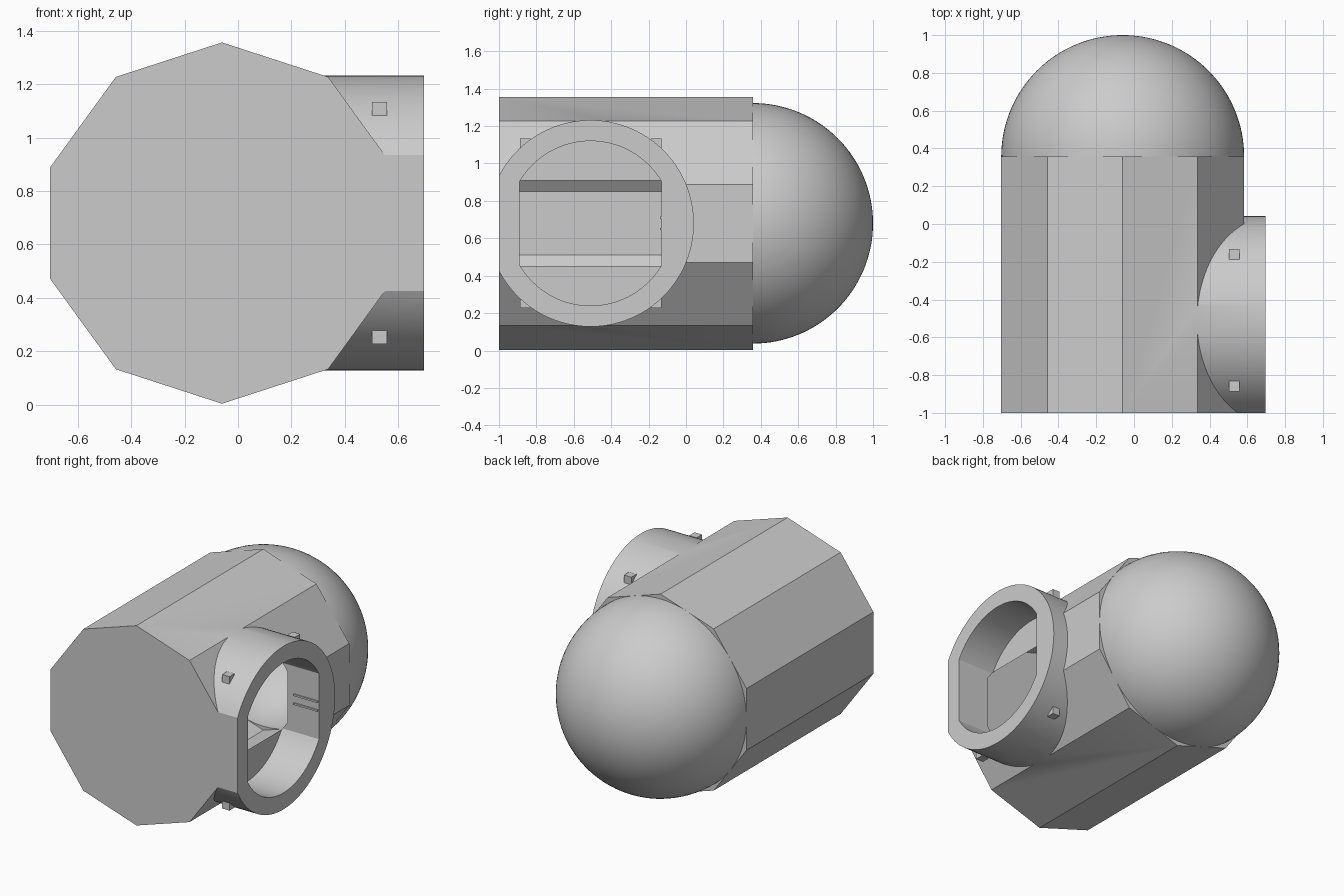
import bpy, bmesh, math
from mathutils import Vector, Matrix

cube = bpy.data.objects.get("Cube")
if cube:
    bpy.data.objects.remove(cube, do_unlink=True)

grey = bpy.data.materials.new("plain_grey")
grey.use_nodes = True
COLOUR = (0.6, 0.6, 0.6, 1)
grey.diffuse_color = COLOUR
grey.node_tree.nodes["Principled BSDF"].inputs["Base Color"].default_value = COLOUR

BODY_X, MID_Z = -0.06, 0.68
BACK_Y = 0.357
PORT_Y = -0.51


def finish(name, bm):
    bmesh.ops.recalc_face_normals(bm, faces=bm.faces)
    mesh = bpy.data.meshes.new(name)
    bm.to_mesh(mesh)
    bm.free()
    mesh.materials.append(grey)
    obj = bpy.data.objects.new(name, mesh)
    bpy.context.collection.objects.link(obj)
    return obj


def extrude(name, points, depth):
    """Extrude a closed loop of 3D points along a vector."""
    bm = bmesh.new()
    face = bm.faces.new([bm.verts.new(p) for p in points])
    geo = bmesh.ops.extrude_face_region(bm, geom=[face], use_keep_orig=True)
    moved = [v for v in geo["geom"] if isinstance(v, bmesh.types.BMVert)]
    bmesh.ops.translate(bm, verts=moved, vec=depth)
    return finish(name, bm)


def box(name, centre, size):
    bm = bmesh.new()
    bmesh.ops.create_cube(bm, size=1, matrix=Matrix.Translation(centre) @ Matrix.Diagonal((*size, 1)))
    return finish(name, bm)


def arc(radius, start, end, steps):
    return [(radius * math.cos(t), radius * math.sin(t))
            for t in (start + (end - start) * i / steps for i in range(steps + 1))]


def decagon(radius, y):
    return [(BODY_X + radius * math.sin(i * math.pi / 5), y,
             MID_Z + radius * math.cos(i * math.pi / 5)) for i in range(10)]


def port_loop(points, x):
    return [(x, PORT_Y + y, MID_Z + z) for y, z in points]


def select(obj):
    bpy.ops.object.select_all(action="DESELECT")
    obj.select_set(True)
    bpy.context.view_layer.objects.active = obj


def combine(obj, other, operation):
    mod = obj.modifiers.new(operation.lower(), "BOOLEAN")
    mod.operation, mod.object, mod.solver = operation, other, "EXACT"
    select(obj)
    bpy.ops.object.modifier_apply(modifier=mod.name)
    bpy.data.objects.remove(other, do_unlink=True)


def smooth(obj):
    select(obj)
    bpy.ops.object.shade_smooth_by_angle(angle=math.radians(25))


# Ten-sided body
body = extrude("body", decagon(0.676, -1), Vector((0, BACK_Y + 1, 0)))

# Round side port, cut flush with the front of the body
a = math.pi - math.acos(0.49 / 0.552)
port = extrude("side_port", port_loop(arc(0.552, -a, a, 96), 0.3), Vector((0.397, 0, 0)))
combine(body, port, "UNION")

# Port opening with flattened sides, and the hollow inside
b = math.acos(0.38 / 0.44)
opening = arc(0.44, b, math.pi - b, 40) + arc(0.44, math.pi + b, 2 * math.pi - b, 40)
combine(body, extrude("opening_cutter", port_loop(opening, 0.42), Vector((0.5, 0, 0))), "DIFFERENCE")
combine(body, extrude("hollow_cutter", decagon(0.55, -0.9), Vector((0, 1.5, 0))), "DIFFERENCE")
body.name = "body_with_side_port"
smooth(body)

# Hollow rounded back
bm = bmesh.new()
outline = arc(0.643, 0, math.pi / 2, 32) + arc(0.523, math.pi / 2, 0, 32)
verts = [bm.verts.new((BODY_X + r, BACK_Y + y, MID_Z)) for r, y in outline]
edges = [bm.edges.new((v, verts[(i + 1) % len(verts)])) for i, v in enumerate(verts)
         if i != 32]
bmesh.ops.spin(bm, geom=verts + edges, cent=(BODY_X, BACK_Y, MID_Z), axis=(0, 1, 0),
               angle=2 * math.pi, steps=80, use_merge=True)
bmesh.ops.remove_doubles(bm, verts=bm.verts, dist=0.0005)
smooth(finish("back_dome", bm))

# Four locking pegs around the port
for side, y in (("front", -0.35), ("back", 0.35)):
    for level, z in (("upper", 0.425), ("lower", -0.425)):
        box(f"{level}_{side}_peg", (0.53, PORT_Y + y, MID_Z + z), (0.056, 0.056, 0.056))

# Two thin ribs on the back wall of the opening
for level, z in (("upper", 0.71), ("lower", 0.65)):
    box(f"{level}_rib", (0.6, -0.13, z), (0.18, 0.016, 0.012))
